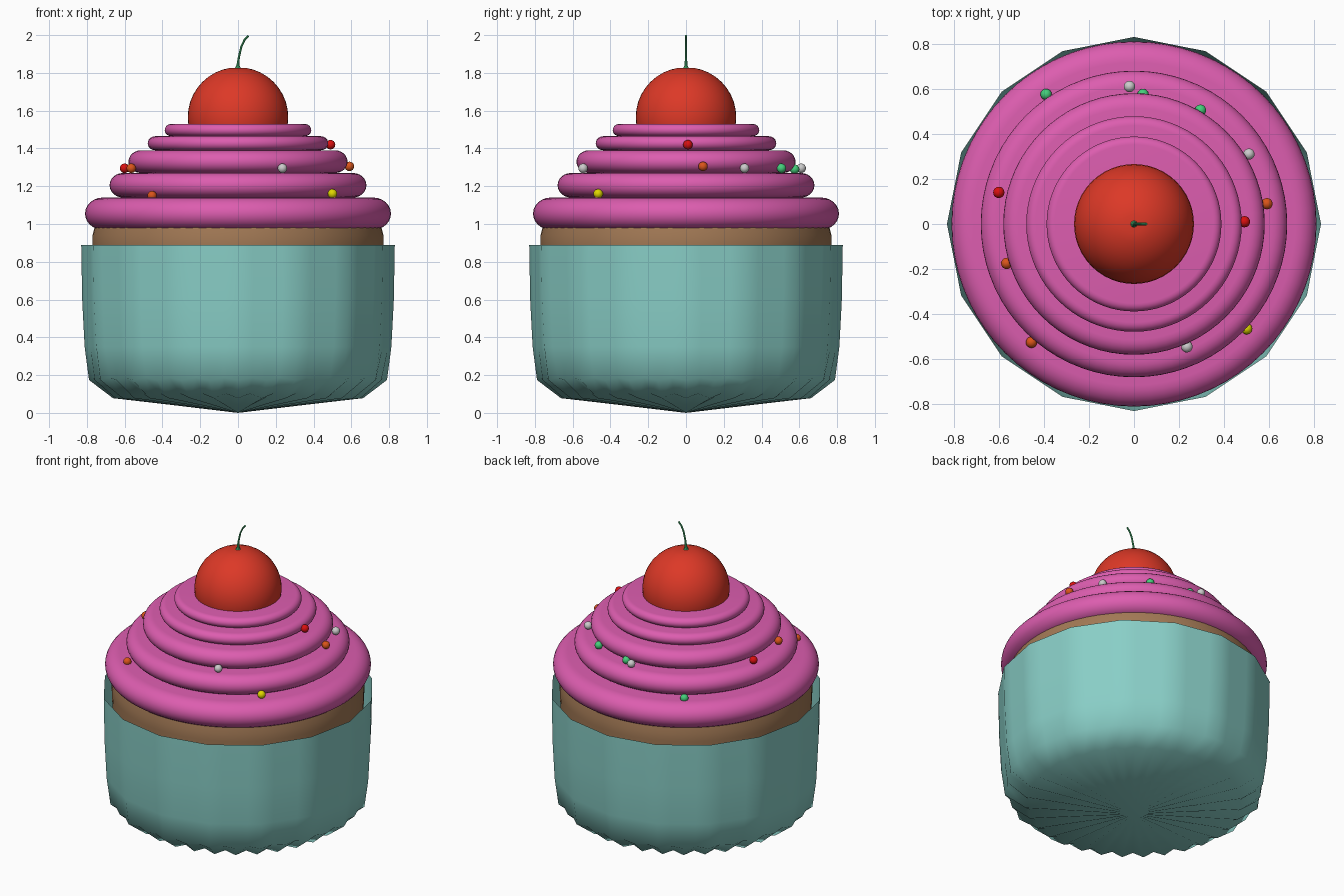
import bpy, bmesh, math

if "Cube" in bpy.data.objects:
    bpy.data.objects.remove(bpy.data.objects["Cube"])


def finish(obj, color, angle=40):
    mat = bpy.data.materials.new(obj.name + "_mat")
    mat.diffuse_color = (*color, 1)
    mat.use_nodes = True
    mat.node_tree.nodes["Principled BSDF"].inputs["Base Color"].default_value = mat.diffuse_color
    obj.data.materials.append(mat)
    bpy.ops.object.select_all(action='DESELECT')
    obj.select_set(True)
    bpy.context.view_layer.objects.active = obj
    bpy.ops.object.shade_smooth_by_angle(angle=math.radians(angle))
    return obj


def lathe(name, profile, color, n=64, shape=None, angle=40):
    """Revolve (r, z) points about z; shape(i, k, r, z) may reshape each ring."""
    bm = bmesh.new()
    rings = []
    for k, (r, z) in enumerate(profile):
        if r == 0:
            rings.append([bm.verts.new((0, 0, z))])
            continue
        ring = []
        for i in range(n):
            a = 2 * math.pi * i / n
            rr, zz = shape(i, k, r, z) if shape else (r, z)
            ring.append(bm.verts.new((rr * math.cos(a), rr * math.sin(a), zz)))
        rings.append(ring)
    for lo, hi in zip(rings, rings[1:]):
        for i in range(n):
            j = (i + 1) % n
            if len(lo) == 1:
                bm.faces.new((lo[0], hi[j], hi[i]))
            elif len(hi) == 1:
                bm.faces.new((lo[i], lo[j], hi[0]))
            else:
                bm.faces.new((lo[i], lo[j], hi[j], hi[i]))
    me = bpy.data.meshes.new(name)
    bm.to_mesh(me)
    bm.free()
    obj = bpy.data.objects.new(name, me)
    bpy.context.collection.objects.link(obj)
    return finish(obj, color, angle)


# Paper wrapper: sixteen-sided wall, fluted at the base, open on top
FLUTE = [0, 0.007, 0.012, 0.006, 0, 0, 0]


def wrapper_shape(i, k, r, z):
    half = math.pi / 16
    a = (2 * math.pi * i / 64) % (2 * half) - half
    sign = 1 if i % 2 == 0 else -1
    facet = math.cos(half) / math.cos(a) if k > 2 else 1
    return r * facet + sign * FLUTE[k] * 0.6, z - sign * FLUTE[k]


lathe("wrapper", [(0, 0.0), (0.33, 0.047), (0.655, 0.09), (0.785, 0.18),
                  (0.812, 0.35), (0.825, 0.6), (0.83, 0.89)],
      (0.25, 0.62, 0.57), shape=wrapper_shape, angle=60)

# Sponge cake inside the wrapper
lathe("cake", [(0, 0.13), (0.60, 0.15), (0.71, 0.22), (0.75, 0.4),
               (0.77, 0.89), (0.77, 0.94), (0.755, 1.0), (0, 1.0)],
      (0.36, 0.19, 0.09))

# Frosting: stacked rounded layers (radius, bottom, top)
layers = [(0.81, 0.97, 1.14), (0.68, 1.14, 1.27), (0.58, 1.27, 1.39),
          (0.478, 1.39, 1.465), (0.388, 1.465, 1.53)]
for n, (r, lo, hi) in enumerate(layers):
    h = (hi - lo) / 2
    pts = [(0, lo)]
    for s in range(13):
        t = -math.pi / 2 + math.pi * s / 12
        pts.append((r - 1.1 * h + 1.1 * h * math.cos(t), lo + h + h * math.sin(t)))
    lathe(f"frosting_layer_{n + 1}", pts + [(0, hi)], (0.72, 0.11, 0.43), n=72)

# Cherry with a slightly puckered top
pts = [(0, 1.30)]
for s in range(1, 20):
    t = -math.pi / 2 + math.pi * s / 20
    pts.append((0.266 * math.cos(t), 1.565 + 0.265 * math.sin(t)))
lathe("cherry", pts + [(0, 1.825)], (0.72, 0.04, 0.02), n=48)

# Curved stem with flared foot
cu = bpy.data.curves.new("stem_curve", 'CURVE')
cu.dimensions = '3D'
cu.bevel_depth = 0.008
cu.bevel_resolution = 2
cu.use_fill_caps = True
path = [(0, 1.815, 2.6), (0, 1.84, 1.0), (0.004, 1.88, 0.7),
        (0.018, 1.94, 0.7), (0.035, 1.975, 0.7), (0.055, 1.997, 0.7)]
sp = cu.splines.new('POLY')
sp.points.add(len(path) - 1)
for p, (x, z, rad) in zip(sp.points, path):
    p.co = (x, 0, z, 1)
    p.radius = rad
tmp = bpy.data.objects.new("stem_tmp", cu)
bpy.context.collection.objects.link(tmp)
bpy.context.view_layer.update()
mesh = bpy.data.meshes.new_from_object(tmp.evaluated_get(bpy.context.evaluated_depsgraph_get()))
bpy.data.objects.remove(tmp)
stem = bpy.data.objects.new("stem", mesh)
bpy.context.collection.objects.link(stem)
mesh.materials.clear()
finish(stem, (0.06, 0.45, 0.16))

# Sprinkles
RED, ORANGE, YELLOW = (0.7, 0.005, 0.005), (0.7, 0.09, 0.01), (0.75, 0.68, 0.0)
GREEN, WHITE = (0.06, 0.62, 0.2), (0.6, 0.6, 0.6)
sprinkles = [
    (0.49, 0.01, 1.42, RED), (0.59, 0.09, 1.305, ORANGE), (-0.6, 0.14, 1.295, RED),
    (-0.565, -0.175, 1.295, ORANGE), (-0.455, -0.525, 1.15, ORANGE),
    (0.235, -0.545, 1.295, WHITE), (0.5, -0.465, 1.16, YELLOW), (0.51, 0.31, 1.295, WHITE),
    (0.295, 0.505, 1.295, GREEN), (0.04, 0.575, 1.29, GREEN), (-0.02, 0.61, 1.295, WHITE),
    (-0.39, 0.575, 1.15, GREEN)]
for n, (x, y, z, color) in enumerate(sprinkles):
    bpy.ops.mesh.primitive_uv_sphere_add(segments=20, ring_count=12, radius=0.025, location=(x, y, z))
    ball = bpy.context.object
    ball.name = f"sprinkle_{n + 1}"
    finish(ball, color)
